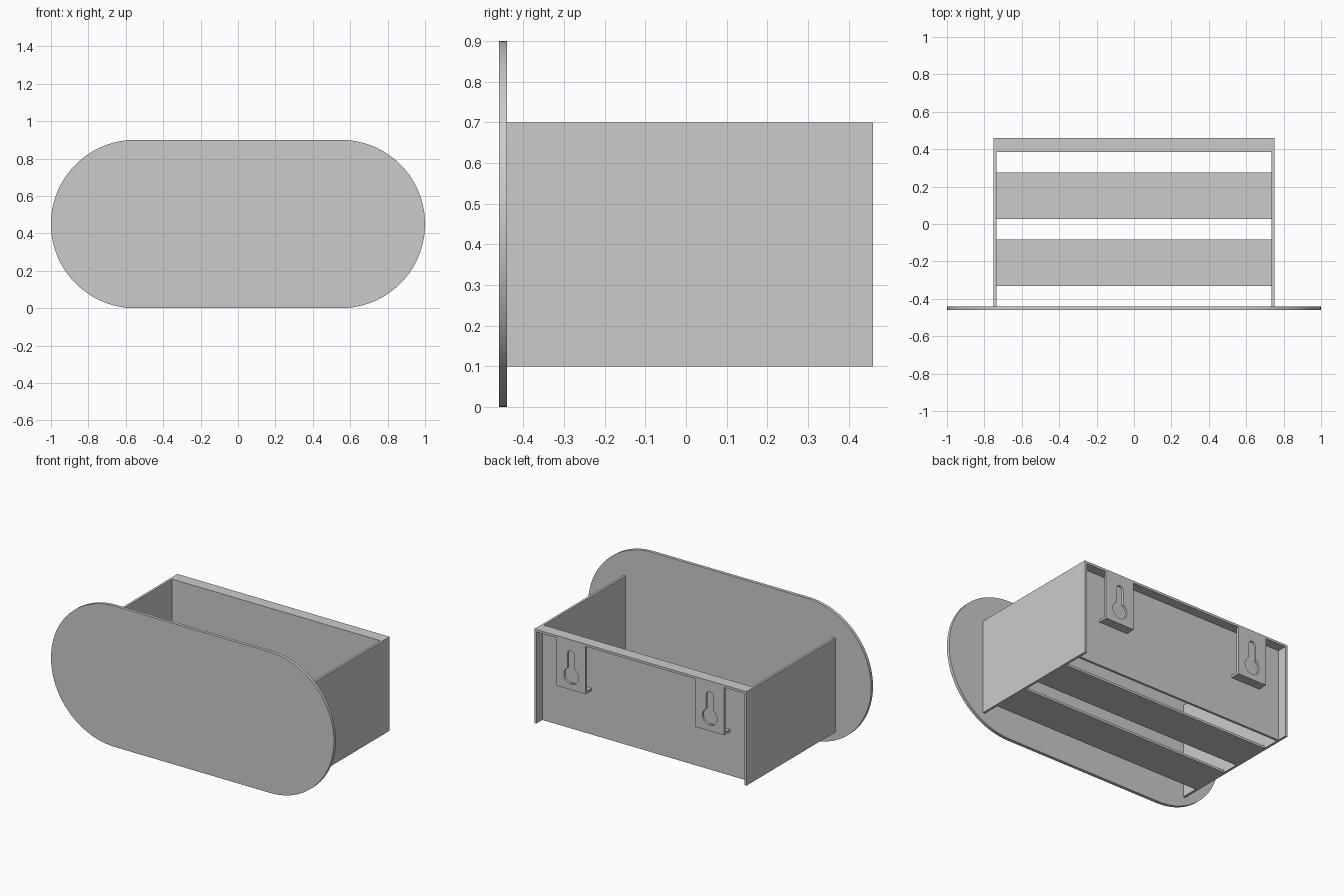
import bpy, bmesh
from math import sin, cos, asin, pi
from mathutils import Matrix

if "Cube" in bpy.data.objects:
    bpy.data.objects.remove(bpy.data.objects["Cube"])

T = 0.015                        # sheet thickness
Y_PANEL, Y_BACK = 0.385, 0.46    # rear panel face, rearmost edge
# profile planes: columns are where local x, y, z point in the world
FACING = Matrix(((1, 0, 0), (0, 0, -1), (0, 1, 0)))    # profile in x,z
SIDEWAYS = Matrix(((0, 0, 1), (1, 0, 0), (0, 1, 0)))   # profile in y,z


def arc(cx, cy, r, a0, a1, n):
    return [(cx + r * cos(a0 + (a1 - a0) * i / n),
             cy + r * sin(a0 + (a1 - a0) * i / n)) for i in range(n + 1)]


def sheet(name, loops, plane, offset, thickness):
    """Solid sheet from closed outlines (inner ones become holes)."""
    cu = bpy.data.curves.new(name, 'CURVE')
    cu.dimensions = '2D'
    cu.fill_mode = 'BOTH'
    cu.extrude = thickness / 2
    for pts in loops:
        sp = cu.splines.new('POLY')
        sp.points.add(len(pts) - 1)
        for p, (x, y) in zip(sp.points, pts):
            p.co = (x, y, 0, 1)
        sp.use_cyclic_u = True
    tmp = bpy.data.objects.new(name + "_outline", cu)
    bpy.context.collection.objects.link(tmp)
    dg = bpy.context.evaluated_depsgraph_get()
    me = bpy.data.meshes.new_from_object(tmp.evaluated_get(dg))
    bpy.data.objects.remove(tmp)
    bpy.data.curves.remove(cu)
    me.transform(Matrix.Translation(offset) @ plane.to_4x4())
    bm = bmesh.new()
    bm.from_mesh(me)
    bmesh.ops.remove_doubles(bm, verts=bm.verts, dist=1e-5)
    bmesh.ops.recalc_face_normals(bm, faces=bm.faces)
    bm.to_mesh(me)
    bm.free()
    me.name = name
    ob = bpy.data.objects.new(name, me)
    bpy.context.collection.objects.link(ob)
    bpy.ops.object.select_all(action='DESELECT')
    ob.select_set(True)
    bpy.context.view_layer.objects.active = ob
    bpy.ops.object.shade_smooth_by_angle()
    return ob


def box(name, x, y, z):
    bm = bmesh.new()
    lo, hi = zip(x, y, z)
    size = [b - a for a, b in zip(lo, hi)]
    mid = [(a + b) / 2 for a, b in zip(lo, hi)]
    bmesh.ops.create_cube(bm, size=1, matrix=Matrix.Translation(mid) @ Matrix.Diagonal((*size, 1)))
    me = bpy.data.meshes.new(name)
    bm.to_mesh(me)
    bm.free()
    ob = bpy.data.objects.new(name, me)
    bpy.context.collection.objects.link(ob)
    return ob


# rounded front plate
stadium = arc(0.55, 0.45, 0.45, -pi / 2, pi / 2, 48) + arc(-0.55, 0.45, 0.45, pi / 2, 3 * pi / 2, 48)
sheet("front_plate", [stadium], FACING, (0, -0.45, 0), 0.02)

# side panels, notched for the top flange
side = [(-0.44, 0.1), (Y_BACK, 0.1), (Y_BACK, 0.7 - T), (Y_PANEL, 0.7 - T), (Y_PANEL, 0.7), (-0.44, 0.7)]
for s, tag in ((-1, "left"), (1, "right")):
    sheet(f"{tag}_panel", [side], SIDEWAYS, (s * (0.75 - T / 2), 0, 0), T)

# inset back panel and the flange folded over it
W = 0.75 - T
box("back_panel", (-W, W), (Y_PANEL, Y_PANEL + T), (0.1, 0.7 - T))
box("top_flange", (-0.75, 0.75), (Y_PANEL, Y_BACK), (0.7 - T, 0.7))

# bottom slats
for i, y in enumerate((-0.332, 0.026)):
    box(f"bottom_slat_{i + 1}", (-W, W), (y, y + 0.25), (0.1, 0.1 + T))

# hanging brackets with keyholes and a folded lower tab
R, r, zc, zs = 0.052, 0.025, 0.468, 0.605
a = asin(r / R)
keyhole = arc(0, zs, r, 0, pi, 16) + arc(0, zc, R, pi / 2 + a, 2.5 * pi - a, 40)
z0 = 0.38
for s, tag in ((-1, "left"), (1, "right")):
    cx = s * 0.49
    rect = [(-0.102, z0), (0.102, z0), (0.102, 0.7 - T), (-0.102, 0.7 - T)]
    sheet(f"{tag}_hanger_plate", [rect, keyhole], FACING, (cx, Y_BACK - T / 2, 0), T)
    box(f"{tag}_hanger_tab", (cx - 0.102, cx + 0.102), (Y_PANEL + T, Y_BACK - T), (z0, z0 + T))
